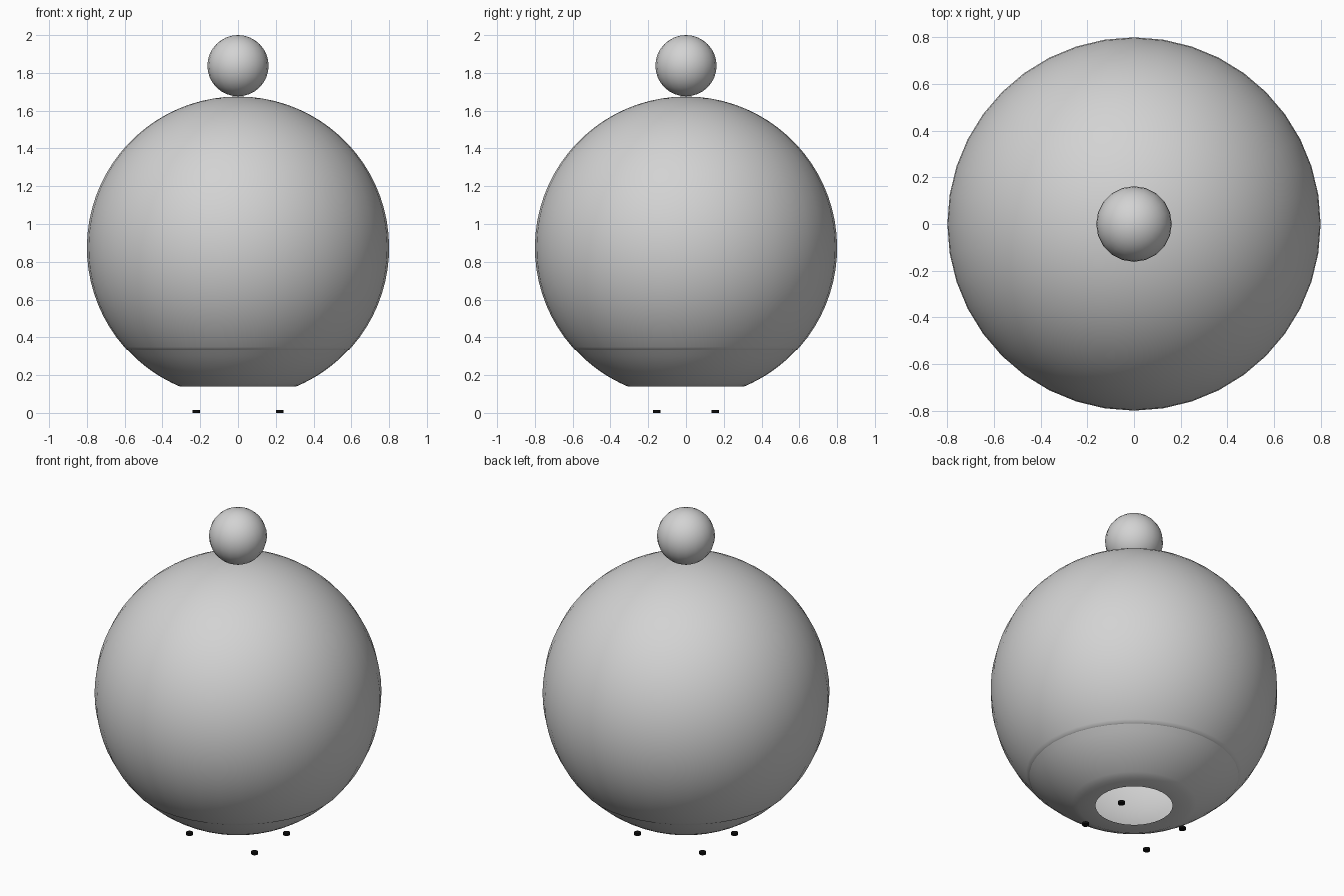
import bpy, math

if "Cube" in bpy.data.objects:
    bpy.data.objects.remove(bpy.data.objects["Cube"])

R, CZ = 0.8, 0.875          # body sphere radius and centre height
SPLIT, BOTTOM = 0.335, 0.14  # seam height and flat base height


def material(name, value):
    m = bpy.data.materials.new(name)
    m.diffuse_color = (value, value, value, 1)
    m.use_nodes = True
    m.node_tree.nodes["Principled BSDF"].inputs["Base Color"].default_value = m.diffuse_color
    return m


grey = material("light grey", 0.65)
black = material("black", 0.004)


def finish(obj, name, mat, angle=30):
    obj.name = name
    obj.data.materials.append(mat)
    bpy.ops.object.select_all(action='DESELECT')
    obj.select_set(True)
    bpy.context.view_layer.objects.active = obj
    bpy.ops.object.shade_smooth_by_angle(angle=math.radians(angle))


def lathe(name, profile, mat, n=40):
    """Revolve (radius, z) points, listed bottom to top, around z."""
    verts, rings = [], []
    for r, z in profile:
        count = 1 if r < 1e-5 else n
        rings.append([len(verts) + i % count for i in range(n)])
        for i in range(count):
            a = 2 * math.pi * i / n
            verts.append((r * math.cos(a), r * math.sin(a), z))
    faces = []
    for lo, hi in zip(rings, rings[1:]):
        for i in range(n):
            j = (i + 1) % n
            quad = [lo[i], lo[j], hi[j], hi[i]]
            faces.append(list(dict.fromkeys(quad)))
    mesh = bpy.data.meshes.new(name)
    mesh.from_pydata(verts, [], faces)
    obj = bpy.data.objects.new(name, mesh)
    bpy.context.collection.objects.link(obj)
    finish(obj, name, mat)


def arc(z0, z1, steps, radius=R):
    """Points on the body sphere between two heights."""
    a0 = math.asin(max(-1, (z0 - CZ) / radius))
    a1 = math.asin(min(1, (z1 - CZ) / radius))
    angles = [a0 + (a1 - a0) * i / steps for i in range(steps + 1)]
    return [(radius * math.cos(a), CZ + radius * math.sin(a)) for a in angles]


# Upper shell, with a small rounded lip at the seam
lathe("upper_shell", [(0.582, SPLIT - 0.003), (0.59, SPLIT)]
      + arc(SPLIT + 0.014, CZ + R, 28), grey)

# Lower bowl with a flat base ring around an open hole
lathe("lower_bowl", [(0.215, BOTTOM)] + arc(BOTTOM, SPLIT - 0.003, 8, R - 0.003), grey)

# Ball on top
bpy.ops.mesh.primitive_uv_sphere_add(segments=20, ring_count=16, radius=0.162,
                                     location=(0, 0, 1.838))
finish(bpy.context.object, "top_ball", grey)

# Four small foot pads
for sx in (-1, 1):
    for sy in (-1, 1):
        bpy.ops.mesh.primitive_cylinder_add(vertices=16, radius=0.02, depth=0.014,
                                            location=(sx * 0.222, sy * 0.155, 0.007))
        finish(bpy.context.object, "foot_pad", black)
